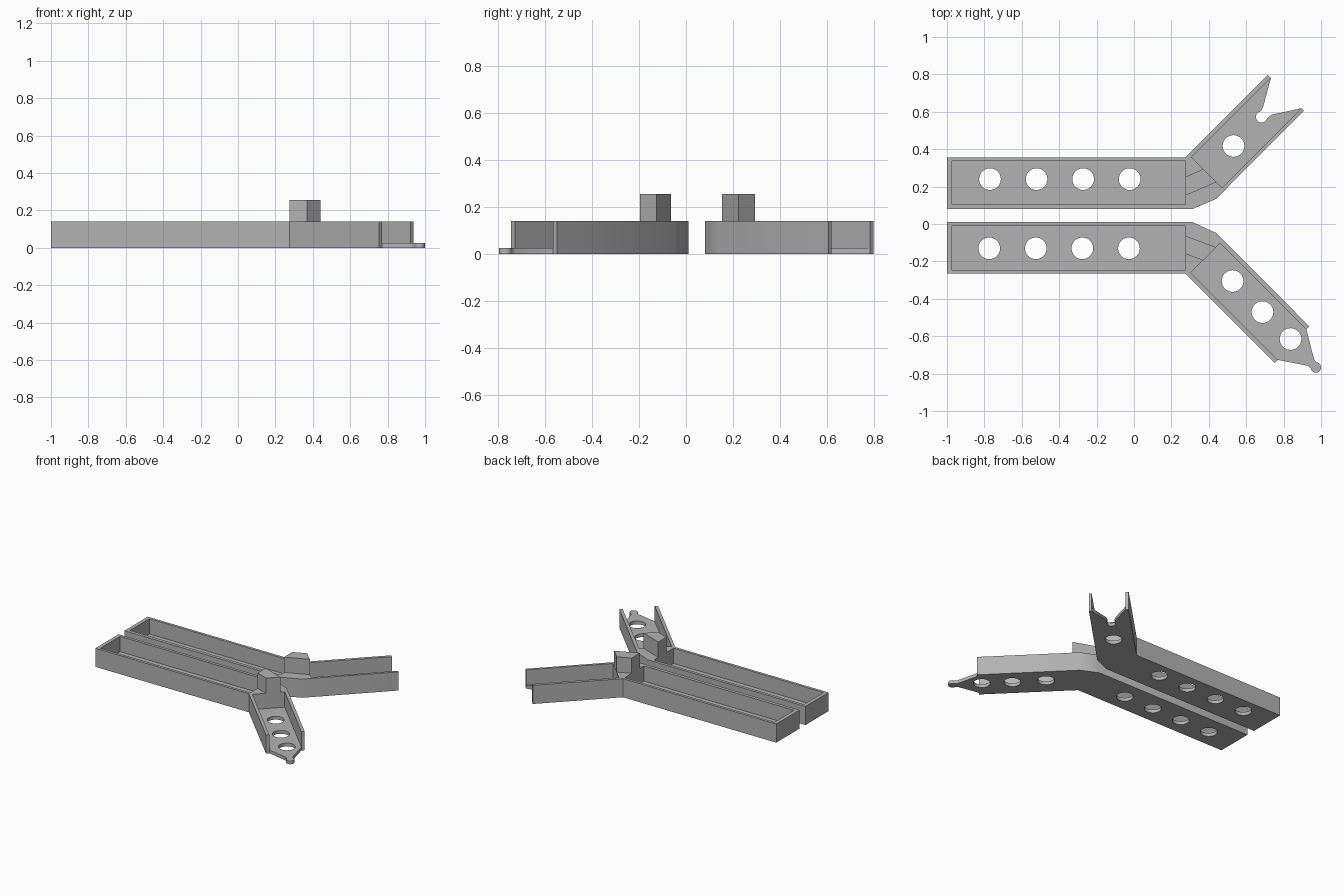
import bpy
import bmesh
from math import cos, sin, radians

cube = bpy.data.objects.get("Cube")
if cube:
    bpy.data.objects.remove(cube, do_unlink=True)

HEIGHT, FLOOR, BLOCK_TOP = 0.14, 0.025, 0.255

grey = bpy.data.materials.new("plain grey")
grey.use_nodes = True
colour = (0.45, 0.45, 0.45, 1)
grey.diffuse_color = colour
grey.node_tree.nodes["Principled BSDF"].inputs["Base Color"].default_value = colour


def prism(name, points, z0, z1):
    """Extrude a counter-clockwise outline from z0 to z1."""
    bm = bmesh.new()
    face = bm.faces.new([bm.verts.new((x, y, z0)) for x, y in points])
    top = bmesh.ops.extrude_face_region(bm, geom=[face])["geom"]
    verts = [v for v in top if isinstance(v, bmesh.types.BMVert)]
    bmesh.ops.translate(bm, verts=verts, vec=(0, 0, z1 - z0))
    bmesh.ops.recalc_face_normals(bm, faces=bm.faces)
    mesh = bpy.data.meshes.new(name)
    bm.to_mesh(mesh)
    bm.free()
    mesh.materials.append(grey)
    obj = bpy.data.objects.new(name, mesh)
    bpy.context.collection.objects.link(obj)
    return obj


def arc(cx, cy, r, start, end, n):
    angles = [radians(start + (end - start) * i / n) for i in range(n + 1)]
    return [(cx + r * cos(a), cy + r * sin(a)) for a in angles]


def diagonal_box(u0, u1, v0, v1, side):
    """Rectangle along a 45 degree arm; side is +1 for back, -1 for front."""
    return [((u - v) / 2, side * (u + v) / 2)
            for u, v in ((u0, v0), (u1, v0), (u1, v1), (u0, v1))]


def activate(obj):
    bpy.ops.object.select_all(action='DESELECT')
    obj.select_set(True)
    bpy.context.view_layer.objects.active = obj


def cut(obj, points, z0, z1):
    cutter = prism("cutter", points, z0, z1)
    cutter.hide_render = True
    mod = obj.modifiers.new("cut", 'BOOLEAN')
    mod.operation, mod.solver, mod.object = 'DIFFERENCE', 'EXACT', cutter
    activate(obj)
    bpy.ops.object.modifier_apply(modifier=mod.name)
    bpy.data.objects.remove(cutter, do_unlink=True)


def channel(name, outline, pockets, holes, block):
    tray = prism(name + "_channel", outline, 0, HEIGHT)
    for pocket in pockets:
        cut(tray, pocket, FLOOR, HEIGHT + 0.1)
    for x, y in holes:
        cut(tray, arc(x, y, 0.058, 0, 348.75, 31), -0.1, HEIGHT + 0.1)
    activate(tray)
    bpy.ops.object.shade_smooth_by_angle(angle=radians(30))
    # Raised stop block on the solid bend
    prism(name + "_stop_block", block, HEIGHT - 0.01, BLOCK_TOP)


def box(x0, x1, y0, y1):
    return [(x0, y0), (x1, y0), (x1, y1), (x0, y1)]


# Back channel, with a notched arm end
notch = arc(0.682, 0.572, 0.03, -10, -260, 16)
channel(
    "back",
    [(-1, 0.08), (0.313, 0.08), (0.44, 0.135), (0.909, 0.606), (0.896, 0.619),
     (0.735, 0.584)] + notch + [(0.691, 0.628), (0.732, 0.781),
     (0.716, 0.797), (0.275, 0.356), (-1, 0.356)],
    [box(-0.972, 0.275, 0.105, 0.336),
     diagonal_box(0.665, 2.2, -0.277, 0.049, 1)],
    [(-0.77 + 0.249 * i, 0.24) for i in range(4)] + [(0.532, 0.417)],
    [(0.275, 0.152), (0.44, 0.224), (0.37, 0.294), (0.275, 0.252)])

# Front channel, with a round-tipped tongue
ball = arc(0.972, -0.767, 0.028, 190, 440, 16)
channel(
    "front",
    [(-1, -0.265), (0.275, -0.265), (0.753, -0.743), (0.769, -0.727),
     (0.93, -0.758)] + ball + [(0.963, -0.725), (0.922, -0.564),
     (0.938, -0.548), (0.44, -0.048), (0.313, 0.01), (-1, 0.01)],
    [box(-0.972, 0.275, -0.245, -0.012),
     diagonal_box(0.562, 2.2, -0.358, -0.042, -1)],
    [(-0.774 + 0.249 * i, -0.13) for i in range(4)]
    + [(0.527, -0.305), (0.687, -0.471), (0.837, -0.615)],
    [(0.275, -0.063), (0.275, -0.16), (0.37, -0.195), (0.44, -0.125)])
